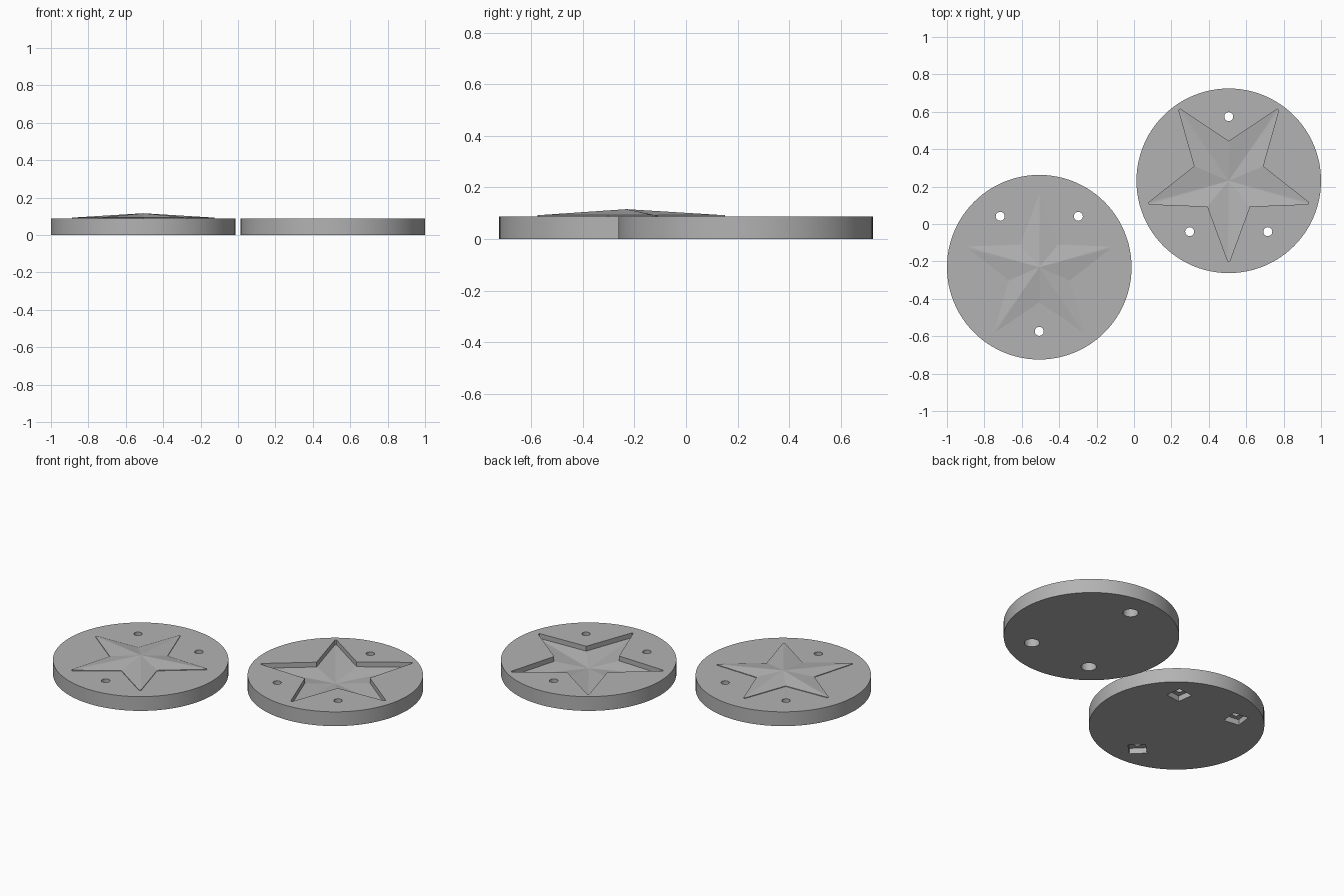
import bpy, bmesh, math
from mathutils import Vector

if "Cube" in bpy.data.objects:
    bpy.data.objects.remove(bpy.data.objects["Cube"])

R, H = 0.4935, 0.0885          # disc radius and thickness
BOLT_R = 0.343                 # bolt circle radius
BOLT_ANGLES = (90, 232.5, 307.5)

grey = bpy.data.materials.new("plain grey")
grey.diffuse_color = (0.45, 0.45, 0.45, 1)
grey.use_nodes = True
grey.node_tree.nodes["Principled BSDF"].inputs["Base Color"].default_value = grey.diffuse_color


def finish(name, bm, loc, rot=0):
    bmesh.ops.recalc_face_normals(bm, faces=bm.faces)
    me = bpy.data.meshes.new(name)
    bm.to_mesh(me)
    bm.free()
    ob = bpy.data.objects.new(name, me)
    bpy.context.collection.objects.link(ob)
    me.materials.append(grey)
    ob.location = loc
    ob.rotation_euler.z = rot
    return ob


def prism(name, sides, r, z0, z1, loc, rot=0):
    """Upright prism whose first corner points along rot."""
    bm = bmesh.new()
    ring = [(r * math.cos(math.tau * i / sides), r * math.sin(math.tau * i / sides))
            for i in range(sides)]
    low = [bm.verts.new((x, y, z0)) for x, y in ring]
    high = [bm.verts.new((x, y, z1)) for x, y in ring]
    bm.faces.new(low)
    bm.faces.new(high)
    for i in range(sides):
        j = (i + 1) % sides
        bm.faces.new((low[i], low[j], high[j], high[i]))
    return finish(name, bm, loc, rot)


def star_outline(outer, inner, offset):
    """Five-pointed outline with slightly blunted tips."""
    pts = []
    for i in range(5):
        a = math.radians(90 + 72 * i)
        tip = Vector((outer * math.cos(a), outer * math.sin(a)))
        side = Vector((-math.sin(a), math.cos(a))) * 0.005
        pts += [tip - side, tip + side]
        b = a + math.radians(36)
        pts.append(Vector((inner * math.cos(b), inner * math.sin(b))))
    return [p + Vector((0, offset)) for p in pts]


def star(name, outline, z_flat, z_rim, z_apex, loc, rot=0):
    """Star with a flat end, upright walls and a faceted point."""
    bm = bmesh.new()
    flat = [bm.verts.new((p.x, p.y, z_flat)) for p in outline]
    rim = [bm.verts.new((p.x, p.y, z_rim)) for p in outline]
    apex = bm.verts.new((0, 0, z_apex))
    bm.faces.new(flat)
    for i in range(len(outline)):
        j = (i + 1) % len(outline)
        bm.faces.new((flat[i], flat[j], rim[j], rim[i]))
        bm.faces.new((rim[i], rim[j], apex))
    return finish(name, bm, loc, rot)


def combine(ob, other, operation):
    mod = ob.modifiers.new(operation.lower(), 'BOOLEAN')
    mod.operation = operation
    mod.solver = 'EXACT'
    mod.object = other
    bpy.context.view_layer.objects.active = ob
    bpy.ops.object.modifier_apply(modifier=mod.name)
    bpy.data.objects.remove(other)


def drill(disc, turn, pocket_sides, pocket_r, depth):
    """Three through holes, each with a wider pocket underneath."""
    for deg in BOLT_ANGLES:
        a = math.radians(deg + turn)
        loc = disc.location + Vector((math.cos(a), math.sin(a), 0)) * BOLT_R
        combine(disc, prism("hole_cutter", 24, 0.024, -0.1, 0.2, loc), 'DIFFERENCE')
        combine(disc, prism("pocket_cutter", pocket_sides, pocket_r, -0.1, depth, loc, a),
                'DIFFERENCE')


def smooth(ob):
    bpy.ops.object.select_all(action='DESELECT')
    ob.select_set(True)
    bpy.context.view_layer.objects.active = ob
    bpy.ops.object.shade_smooth_by_angle(angle=math.radians(6))


# Stamp disc with raised star and square nut pockets
centre = Vector((-0.5065, -0.231, 0))
stamp = prism("stamp_disc", 96, R, 0, H, centre)
drill(stamp, 180, 4, 0.07, 0.035)
combine(stamp, star("raised_star", star_outline(0.4, 0.171, -0.018), 0.06, 0.0925, 0.116, centre),
        'UNION')
smooth(stamp)

# Mould disc with sunken star and round bolt pockets
centre = Vector((0.5065, 0.231, 0))
mould = prism("mould_disc", 96, R, 0, H, centre)
drill(mould, 0, 32, 0.043, 0.05)
combine(mould, star("star_cutter", star_outline(0.448, 0.192, -0.018), 0.2, 0.0585, 0.034,
                    centre, math.pi), 'DIFFERENCE')
smooth(mould)
